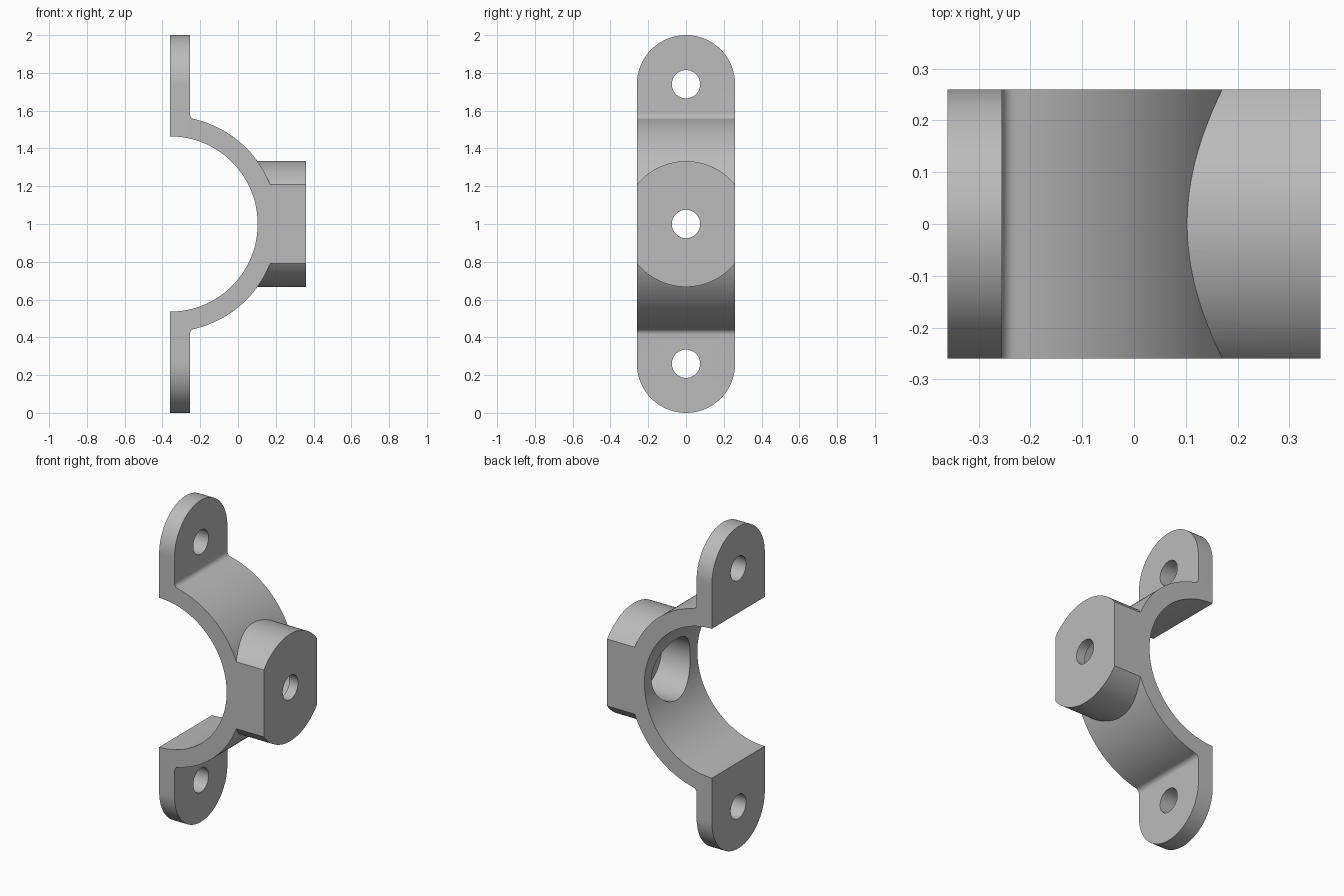
import bpy, bmesh, math
from mathutils import Vector

cube = bpy.data.objects.get("Cube")
if cube:
    bpy.data.objects.remove(cube)

BACK, FRONT = -0.36, 0.36          # mounting plane and boss face
TAB_FACE = -0.255                  # outer face of the tabs
BORE_R, SHELL_R, FILLET = 0.464, 0.57, 0.03
HALF_W, TAB_Z = 0.26, 0.74         # half width, tab hole offset from the middle
HOLE_R = 0.075

steel = bpy.data.materials.new("Plain grey")
steel.use_nodes = True
grey = (0.5, 0.5, 0.5, 1)
steel.diffuse_color = grey
steel.node_tree.nodes["Principled BSDF"].inputs["Base Color"].default_value = grey


def arc(cu, cv, r, a0, a1, n):
    """Points on an arc, angles in radians."""
    return [(cu + r * math.cos(a0 + (a1 - a0) * i / n),
             cv + r * math.sin(a0 + (a1 - a0) * i / n)) for i in range(n + 1)]


def circle(cu, cv, r, n=96):
    return arc(cu, cv, r, 0, 2 * math.pi, n)[:-1]


def prism(name, points, axis, lo, hi):
    """Extrude an outline: (x, z) along y, or (y, z) along x."""
    def place(u, v, w):
        return (w, u, v) if axis == "X" else (u, w, v)
    bm = bmesh.new()
    face = bm.faces.new([bm.verts.new(place(u, v, lo)) for u, v in points])
    ext = bmesh.ops.extrude_face_region(bm, geom=[face])
    moved = [g for g in ext["geom"] if isinstance(g, bmesh.types.BMVert)]
    bmesh.ops.translate(bm, verts=moved, vec=Vector(place(0, 0, hi - lo)))
    bmesh.ops.recalc_face_normals(bm, faces=bm.faces)
    mesh = bpy.data.meshes.new(name)
    bm.to_mesh(mesh)
    bm.free()
    mesh.materials.append(steel)
    obj = bpy.data.objects.new(name, mesh)
    bpy.context.collection.objects.link(obj)
    return obj


def combine(target, tool, operation):
    mod = target.modifiers.new(operation, "BOOLEAN")
    mod.operation, mod.solver, mod.object = operation, "EXACT", tool
    bpy.context.view_layer.objects.active = target
    bpy.ops.object.modifier_apply(modifier=mod.name)
    bpy.data.objects.remove(tool)


# Side profile: straight tab, small fillet, then the round shell, mirrored in z
fx = TAB_FACE + FILLET
fz = math.sqrt((SHELL_R + FILLET) ** 2 - (fx - BACK) ** 2)
join = math.atan2(fz, fx - BACK)
upper = [(BACK, 1.1), (TAB_FACE, 1.1)]
upper += arc(fx, fz, FILLET, math.pi, math.pi + join, 8)
upper += arc(BACK, 0, SHELL_R, join, 0, 48)[1:]
lower = [(x, -z) for x, z in reversed(upper[:-1])]
clamp = prism("clamp_bracket", [(x, z + 1) for x, z in upper + lower], "Y", -0.3, 0.3)

# Round boss on the shell
combine(clamp, prism("boss", circle(0, 1, 0.333, 128), "X", -0.1, FRONT), "UNION")

# Trim everything to the round-ended strip outline
end = 1 - HALF_W
strip = arc(0, 1 + end, HALF_W, 0, math.pi, 48) + arc(0, 1 - end, HALF_W, math.pi, 2 * math.pi, 48)
combine(clamp, prism("strip_outline", strip, "X", -0.5, 0.5), "INTERSECT")

# Pipe bore, bolt holes and the pocket behind the boss
combine(clamp, prism("bore", circle(BACK, 1, BORE_R, 128), "Y", -0.5, 0.5), "DIFFERENCE")
for offset in (-TAB_Z, 0, TAB_Z):
    combine(clamp, prism("bolt_hole", circle(0, 1 + offset, HOLE_R, 64), "X", -0.5, 0.5), "DIFFERENCE")
combine(clamp, prism("pocket", circle(0, 1, 0.19), "X", -0.1, 0.3), "DIFFERENCE")

bpy.ops.object.select_all(action="DESELECT")
clamp.select_set(True)
bpy.context.view_layer.objects.active = clamp
bpy.ops.object.shade_smooth_by_angle(angle=math.radians(25))
